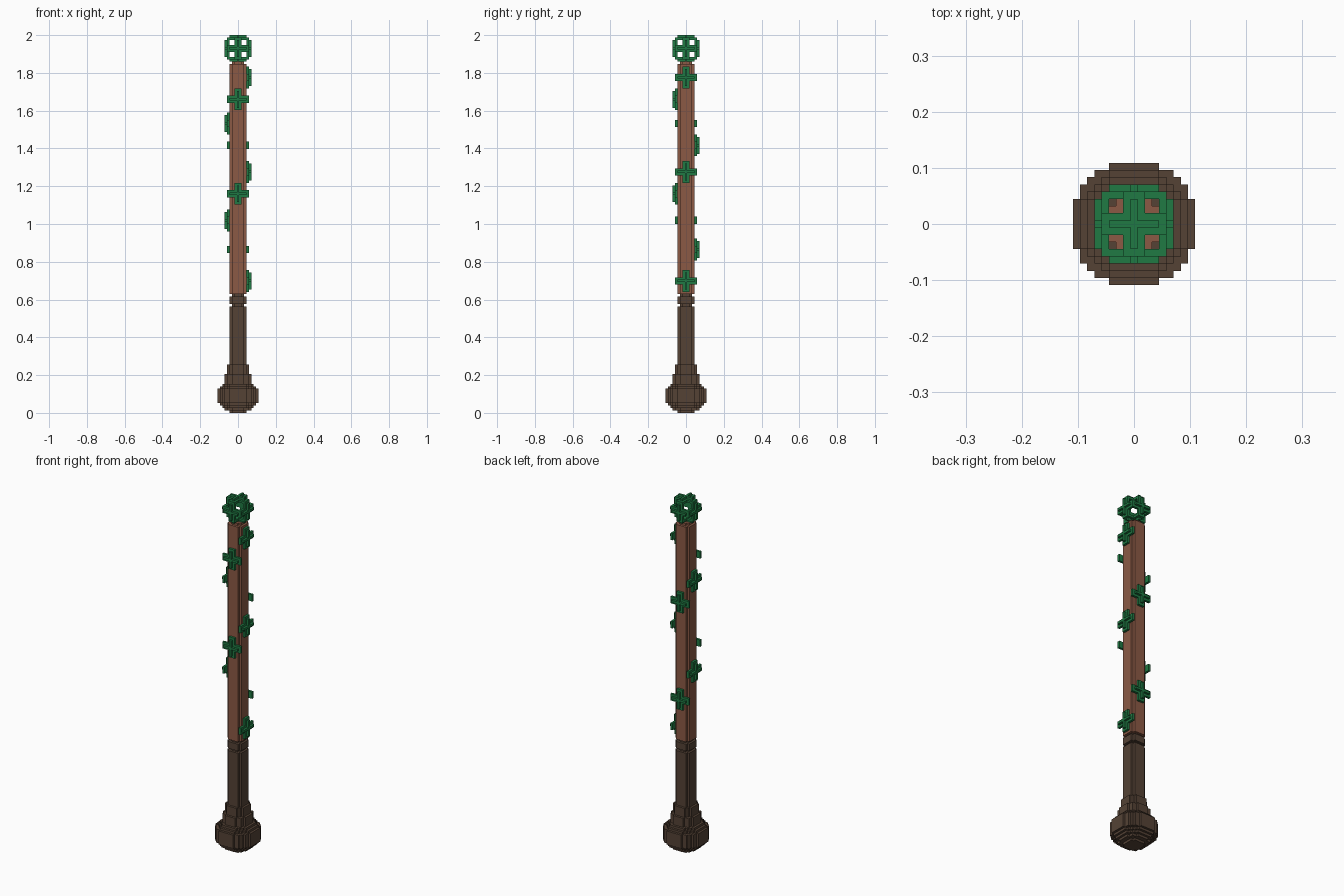
import bpy, bmesh, math
from mathutils import Matrix, Vector

cube = bpy.data.objects.get("Cube")
if cube:
    bpy.data.objects.remove(cube, do_unlink=True)

V = 2 / 156  # size of one block; all measures below are in blocks


def material(name, rgb):
    m = bpy.data.materials.new(name)
    m.use_nodes = True
    m.diffuse_color = (*rgb, 1)
    m.node_tree.nodes["Principled BSDF"].inputs["Base Color"].default_value = (*rgb, 1)
    return m


DARK = material("dark_brown", (0.09, 0.055, 0.036))
WOOD = material("red_brown", (0.26, 0.102, 0.06))
LEAF = material("leaf_green", (0.014, 0.195, 0.056))


def disc(t):
    """First quadrant of the stepped outline of all blocks with i*i + j*j <= t."""
    n = math.isqrt(t)
    half = [math.isqrt(t - j * j) + 0.5 for j in range(n + 1)]
    pts = []
    for j in range(n + 1):
        if j and half[j] != half[j - 1]:
            pts.append((half[j], j - 0.5))
        if j == n or half[j + 1] != half[j]:
            pts.append((half[j], j + 0.5))
    return pts


def cross(length, width):
    return [(length, width), (width, width), (width, length)]


def prism(bm, quarter, z0, z1, matrix=Matrix()):
    """Mirror a quadrant into a full outline and extrude it from z0 to z1."""
    half = quarter + [(-x, y) for x, y in reversed(quarter)]
    ring = half + [(x, -y) for x, y in reversed(half)]
    low, high = [[bm.verts.new(matrix @ Vector((x, y, z))) for x, y in ring] for z in (z0, z1)]
    bm.faces.new(low[::-1])
    bm.faces.new(high)
    n = len(ring)
    for i in range(n):
        k = (i + 1) % n
        bm.faces.new((low[i], low[k], high[k], high[i]))


def finish(bm, name, mat):
    bmesh.ops.scale(bm, vec=(V, V, V), verts=bm.verts)
    me = bpy.data.meshes.new(name)
    bm.to_mesh(me)
    bm.free()
    me.materials.append(mat)
    ob = bpy.data.objects.new(name, me)
    bpy.context.collection.objects.link(ob)


def stack(name, mat, layers):
    bm = bmesh.new()
    for t, z0, z1 in layers:
        prism(bm, disc(t), z0, z1)
    finish(bm, name, mat)


def sprig(bm, matrix):
    """Wide leaf cross with a thin raised rib, facing local +z."""
    prism(bm, cross(4.5, 1.5), 3.5, 4.5, matrix)
    prism(bm, cross(3.5, 0.5), 4.5, 5.5, matrix)


# Rounded pommel with stepped collar
stack("pommel", DARK, [(13, 0, 1), (32, 1, 2), (46, 2, 3), (60, 3, 4), (75, 4, 10),
                       (60, 10, 11), (46, 11, 12)])
stack("collar", DARK, [(32, 12, 16), (20, 16, 20)])

# Grip with two grooves around a ring
stack("grip", DARK, [(13, 20, 44), (6, 44, 45)])
stack("grip_ring", DARK, [(13, 45, 48), (6, 48, 49)])

# Long shaft with a narrow tip
stack("shaft", WOOD, [(13, 49, 144), (6, 144, 145)])

# Outward directions
AIM = {
    "left": Matrix.Rotation(math.pi / 2, 4, "Y"),
    "front": Matrix.Rotation(math.pi / 2, 4, "X"),
    "right": Matrix.Rotation(-math.pi / 2, 4, "Y"),
    "back": Matrix.Rotation(-math.pi / 2, 4, "X"),
    "top": Matrix(),
    "bottom": Matrix.Rotation(math.pi, 4, "X"),
}

# Leaf sprigs spiralling down the shaft
SIDES = ["left", "front", "right", "back"]
for i, z in enumerate([138.5, 129.5, 119.5, 110.5, 99.5, 90.5, 79.5, 67.5, 54.5]):
    side = SIDES[i % 4]
    bm = bmesh.new()
    sprig(bm, Matrix.Translation((0, 0, z)) @ AIM[side])
    finish(bm, f"leaf_sprig_{side}_{i // 4 + 1}", LEAF)

# Hollow leaf ball made of six sprigs
bm = bmesh.new()
for turn in AIM.values():
    sprig(bm, Matrix.Translation((0, 0, 150.5)) @ turn)
finish(bm, "leaf_ball", LEAF)
